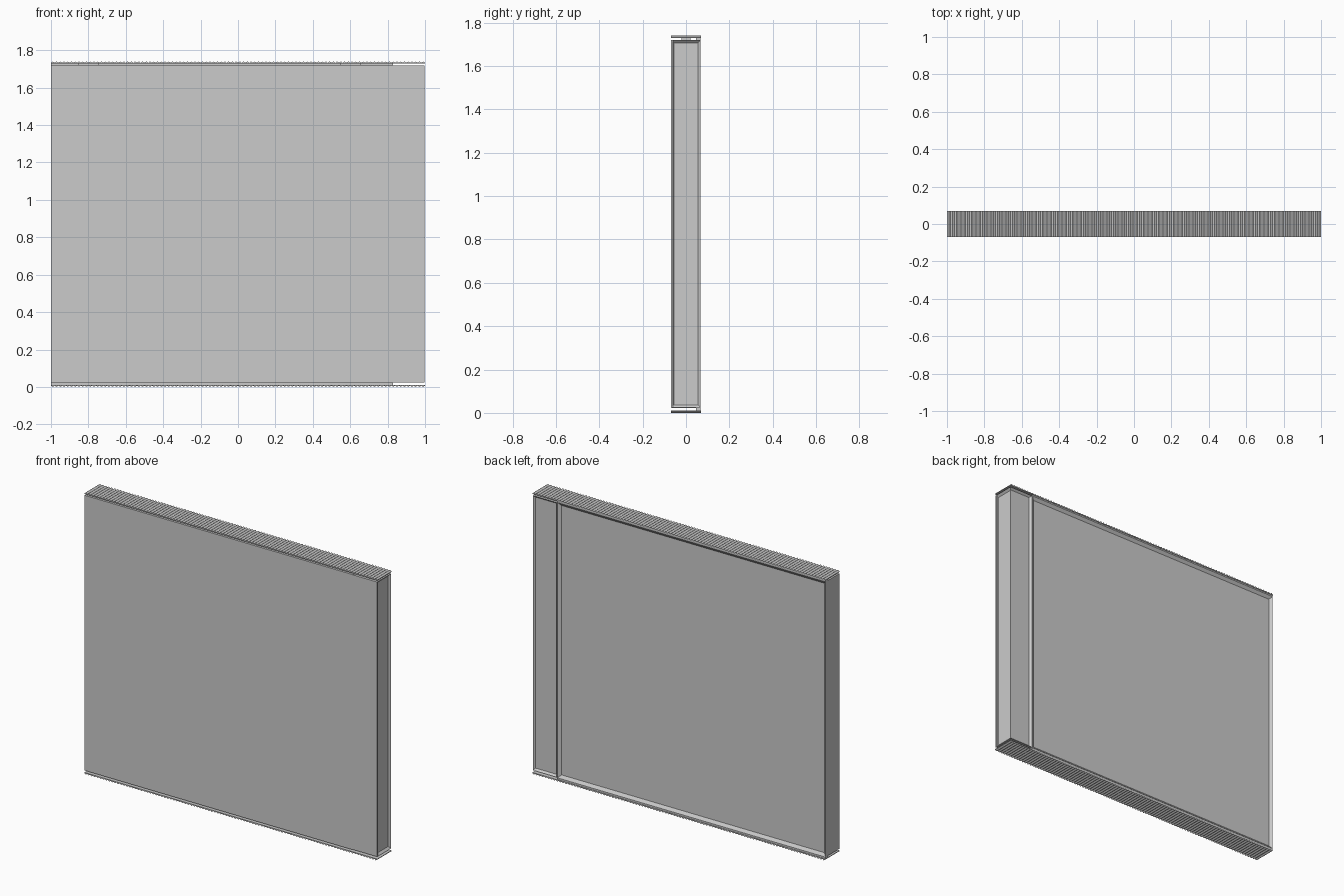
import bpy, bmesh

if "Cube" in bpy.data.objects:
    bpy.data.objects.remove(bpy.data.objects["Cube"])

TOP = 1.74


def make_object(name, bm):
    bmesh.ops.recalc_face_normals(bm, faces=bm.faces)
    mesh = bpy.data.meshes.new(name)
    bm.to_mesh(mesh)
    bm.free()
    ob = bpy.data.objects.new(name, mesh)
    bpy.context.collection.objects.link(ob)
    return ob


def add_box(bm, x0, x1, y0, y1, z0, z1):
    verts = bmesh.ops.create_cube(bm, size=1)["verts"]
    for v in verts:
        v.co.x = x1 if v.co.x > 0 else x0
        v.co.y = y1 if v.co.y > 0 else y0
        v.co.z = z1 if v.co.z > 0 else z0


def box(name, *bounds):
    bm = bmesh.new()
    add_box(bm, *bounds)
    return make_object(name, bm)


def recess(bm, axis, level, border, depth):
    """Inset the outermost face on an axis and push it inward."""
    bm.normal_update()
    face = next(f for f in bm.faces if f.normal[axis] > 0.9
                and abs(f.calc_center_median()[axis] - level) < 1e-4)
    bmesh.ops.inset_region(bm, faces=[face], thickness=border)
    for v in face.verts:
        v.co[axis] -= depth


# Broad body with a framed, recessed back
bm = bmesh.new()
add_box(bm, -1, 0.83, -0.068, 0.068, 0.022, 1.72)
recess(bm, 1, 0.068, 0.025, 0.014)
make_object("main_body", bm)

# Narrow end column with recessed panels on its side and back
bm = bmesh.new()
add_box(bm, 0.835, 0.998, -0.068, 0.068, 0.024, 1.719)
recess(bm, 1, 0.068, 0.016, 0.012)
recess(bm, 0, 0.998, 0.018, 0.012)
make_object("end_column", bm)

# Front skin covering the joint
box("front_skin", 0.82, 0.998, -0.0685, -0.06, 0.024, 1.719)

# Rails joining the body to the ribbed sheets
box("top_rail", -1, 0.83, 0.045, 0.067, 1.719, 1.731)
box("bottom_rail", -1, 0.83, 0.045, 0.067, 0.009, 0.023)
for i, x in enumerate((-0.8, 0.6)):
    box(f"top_spacer_{i + 1}", x - 0.055, x + 0.055, -0.02, 0.02, 1.719, 1.731)


# Ribbed sheets: flat inner side, zigzag outer side
def ribbed_sheet(name, inner, valley, peak, ribs=100):
    bm = bmesh.new()
    pts = [(-1, inner)]
    for i in range(2 * ribs + 1):
        pts.append((-1 + i / ribs, peak if i % 2 else valley))
    pts.append((1, inner))
    face = bm.faces.new([bm.verts.new((x, -0.07, z)) for x, z in pts])
    ext = bmesh.ops.extrude_face_region(bm, geom=[face])["geom"]
    moved = [g for g in ext if isinstance(g, bmesh.types.BMVert)]
    bmesh.ops.translate(bm, verts=moved, vec=(0, 0.14, 0))
    return make_object(name, bm)


ribbed_sheet("top_ribbed_sheet", 1.729, 1.733, TOP)
ribbed_sheet("bottom_ribbed_sheet", 0.011, 0.007, 0.0)
